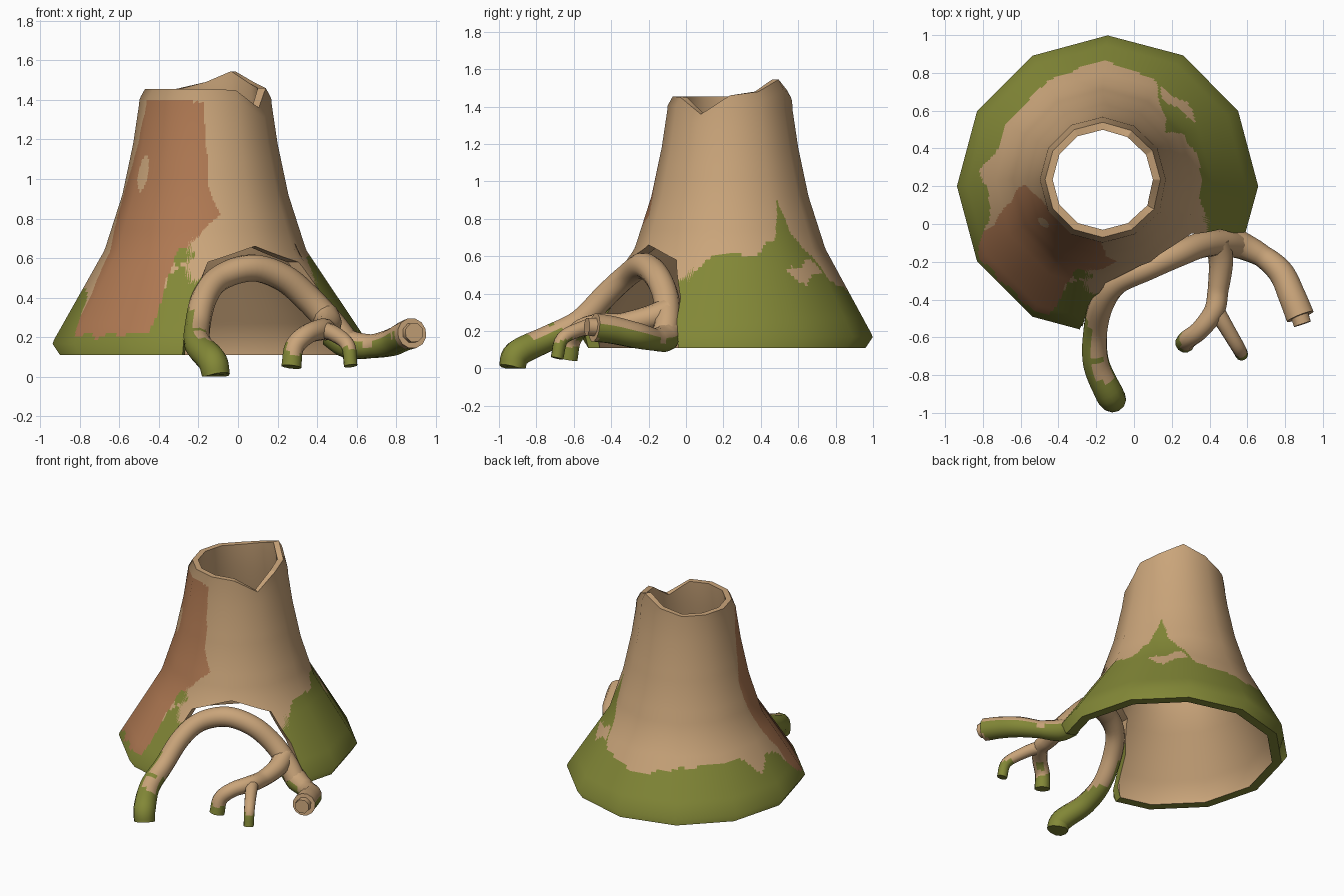
import bpy
import math
from mathutils import Vector, noise

cube = bpy.data.objects.get("Cube")
if cube:
    bpy.data.objects.remove(cube)


def material(name, rgb):
    m = bpy.data.materials.new(name)
    m.use_nodes = True
    m.diffuse_color = (*rgb, 1)
    bsdf = next(n for n in m.node_tree.nodes if n.type == "BSDF_PRINCIPLED")
    bsdf.inputs["Base Color"].default_value = (*rgb, 1)
    bsdf.inputs["Roughness"].default_value = 0.9
    return m


MATS = [material("bare_wood", (0.59, 0.375, 0.195)),
        material("moss", (0.225, 0.245, 0.038)),
        material("brown_bark", (0.43, 0.19, 0.085))]
WOOD, MOSS, BARK = range(3)


def lerp(table, x):
    """Piecewise linear lookup, clamped at both ends."""
    if x <= table[0][0]:
        return table[0][1]
    for (a, p), (b, q) in zip(table, table[1:]):
        if x <= b:
            return p + (q - p) * (x - a) / (b - a)
    return table[-1][1]


def wobble(p, scale):
    return noise.noise(Vector(p) * scale)


def grid(name, rows, rule, normals=None, caps=False):
    """Closed rings of points joined by quads, coloured face by face."""
    n = len(rows[0])
    verts = [p for row in rows for p in row]
    faces = [(i * n + j, i * n + (j + 1) % n, (i + 1) * n + (j + 1) % n, (i + 1) * n + j)
             for i in range(len(rows) - 1) for j in range(n)]
    if caps:
        faces.append(tuple(reversed(range(n))))
        faces.append(tuple(range(len(verts) - n, len(verts))))
    me = bpy.data.meshes.new(name)
    me.from_pydata(verts, [], faces)
    for m in MATS:
        me.materials.append(m)
    for f in me.polygons:
        f.material_index = rule(f.center, f.normal)
    me.shade_smooth()
    ob = bpy.data.objects.new(name, me)
    bpy.context.collection.objects.link(ob)
    if normals:
        me.normals_split_custom_set_from_vertices(normals)
    else:
        bpy.ops.object.select_all(action="DESELECT")
        ob.select_set(True)
        bpy.context.view_layer.objects.active = ob
        bpy.ops.object.shade_smooth_by_angle(angle=math.radians(45))
    return ob


# Trunk shape: flared profile, arched doorway and jagged top
PROFILE = [(.11, .76), (.17, .80), (.64, .51), (.92, .42), (1.18, .365), (1.38, .335), (1.55, .325)]
ARCH = [(0, .66), (29, .58), (38, .38), (41, .11)]
DOOR = 300
CREST = [1.46, 1.48, 1.545, 1.49, 1.455, 1.455, 1.455, 1.455, 1.455, 1.455, 1.45, 1.36, 1.46]
TOP = [(30 * i, z) for i, z in enumerate(CREST)]
ROWS = 72


def axis(z):
    k = lerp([(.17, 0), (.64, 1)], z)
    return Vector((-.14 - .025 * k, .2 + .035 * k, 0))


def trunk_point(deg, v, inset):
    low, high = lerp(ARCH, abs(deg - DOOR)), lerp(TOP, deg)
    z = low + v * (high - low)
    r = lerp(PROFILE, z) - inset
    if not inset:
        r -= lerp([(0, .025), (.05, 0)], high - z)
    # twelve flat sides
    r *= math.cos(math.radians(15)) / math.cos(math.radians(deg % 30 - 15))
    a = math.radians(deg)
    return axis(z) + Vector((r * math.cos(a), r * math.sin(a), z))


def trunk_rows(inset):
    return [[trunk_point(d, i / ROWS, inset) for d in range(360)] for i in range(ROWS + 1)]


def trunk_normals(rows, sign):
    out = []
    for row in rows:
        for d, p in enumerate(row):
            a = math.radians(d)
            slope = (lerp(PROFILE, p.z + .1) - lerp(PROFILE, max(p.z - .1, .17))) / .2
            out.append(Vector((math.cos(a), math.sin(a), -slope)).normalized() * sign)
    return out


# Painted regions of the bark, by heading and height
MOSS_TOP = [(0, .60), (20, .65), (29, .70), (37, .90), (46, .70), (57, .58), (66, .45), (95, .41),
            (112, .44), (140, .50), (160, .49), (174, .36), (184, .46), (191, .42), (198, .36),
            (207, .21), (246, .22), (250, .50), (256, .57), (263, .50), (300, .40), (332, .42),
            (340, .52), (350, .6)]
BARK_START = [(.2, 204), (.5, 197), (.9, 183), (1.2, 196), (1.39, 206)]
BARK_END = [(.25, 252), (.5, 249), (.6, 255), (.73, 266), (.82, 279), (.9, 275), (1.1, 271), (1.35, 269)]


def blob(deg, z, d0, z0, dw, zw):
    return ((deg - d0) / dw) ** 2 + ((z - z0) / zw) ** 2 < 1


def bark_rule(c, n):
    rel = c - axis(c.z)
    deg = math.degrees(math.atan2(rel.y, rel.x)) % 360
    ripple = wobble(c, 9)
    z = c.z + .045 * ripple
    if blob(deg, z, 46, .52, 13, .05):
        return WOOD
    if z < lerp(MOSS_TOP, deg) or blob(deg, z, 258, .61, 6, .04):
        return MOSS
    if blob(deg, c.z, 216, 1.03, 5, .09):
        return WOOD
    d = deg + 3 * ripple
    if lerp(BARK_START, c.z) < d < lerp(BARK_END, c.z) and c.z < 1.39:
        return BARK
    return WOOD


outer, inner = trunk_rows(0), trunk_rows(.065)
grid("trunk_bark", outer, bark_rule, trunk_normals(outer, 1))
inner_up = inner[::-1]
grid("trunk_inner_wall", inner_up, lambda c, n: WOOD, trunk_normals(inner_up, -1))
grid("trunk_top_rim", [outer[-1], inner[-1]], lambda c, n: WOOD)
grid("doorway_and_base_rim", [inner[0], outer[0]],
     lambda c, n: MOSS if c.z < (.45 if c.x < 0 else .3) else WOOD)


def tube(name, path, radii, rule, sides=12, steps=6):
    """Round root swept along a smooth path with changing radius."""
    pts = [Vector(p) for p in path]
    ext = [2 * pts[0] - pts[1]] + pts + [2 * pts[-1] - pts[-2]]
    line, size = [], []
    last = len(pts) - 1
    for s in range(last * steps + 1):
        i = min(s // steps, last - 1)
        t = s / steps - i
        a, b, c, d = ext[i:i + 4]
        line.append(.5 * (2 * b + (c - a) * t + (2 * a - 5 * b + 4 * c - d) * t ** 2
                          + (3 * b - a - 3 * c + d) * t ** 3))
        size.append(lerp(list(enumerate(radii)), (i + t) * (len(radii) - 1) / last))
    rows, side = [], Vector((.31, .2, .9))
    for k, p in enumerate(line):
        tan = (line[min(k + 1, len(line) - 1)] - line[max(k - 1, 0)]).normalized()
        side = (side - tan * side.dot(tan)).normalized()
        other = tan.cross(side)
        ring = []
        for j in range(sides):
            a = math.tau * j / sides
            q = p + size[k] * (side * math.cos(a) + other * math.sin(a))
            q.z = max(q.z, 0)
            ring.append(q)
        rows.append(ring)
    return grid(name, rows, rule, caps=True)


# Mossy colouring of the roots
def arch_rule(c, n):
    level = .2 + .1 * wobble(c, 8) + (.14 if n.x < -.2 else 0)
    return MOSS if c.z < level and c.x < .2 else WOOD


def branch_rule(c, n):
    return MOSS if n.z < .15 + .7 * wobble(c, 8) and c.y > -.47 else WOOD


def tip_rule(c, n):
    return MOSS if c.z < .14 + .06 * wobble(c, 9) else WOOD


# Arching root and its branches
tube("arch_root", [(-.11, -.93, 0), (-.13, -.9, .08), (-.2, -.74, .16), (-.205, -.57, .25),
                   (-.17, -.42, .40), (-.09, -.31, .5), (.07, -.23, .55), (.23, -.16, .5),
                   (.36, -.11, .39), (.47, -.1, .27), (.54, -.11, .18)],
     [.07, .075, .07, .065, .065, .065, .07, .07, .07, .07, .07], arch_rule)
tube("side_branch", [(.47, -.08, .22), (.56, -.11, .165), (.68, -.17, .155), (.78, -.26, .175),
                     (.84, -.39, .205), (.88, -.49, .22)],
     [.07, .075, .06, .07, .075, .078], branch_rule)
tube("side_branch_stub", [(.872, -.47, .22), (.892, -.53, .223)], [.052, .05], lambda c, n: WOOD, 8, 1)
tube("forked_root", [(.44, -.09, .31), (.46, -.2, .27), (.445, -.35, .24), (.425, -.46, .24),
                     (.35, -.56, .215), (.285, -.61, .15), (.27, -.63, .05)],
     [.07, .065, .055, .055, .05, .05, .052], tip_rule)
tube("fork_twig", [(.425, -.44, .24), (.49, -.55, .215), (.555, -.66, .16), (.57, -.69, .055)],
     [.045, .04, .036, .034], tip_rule)
